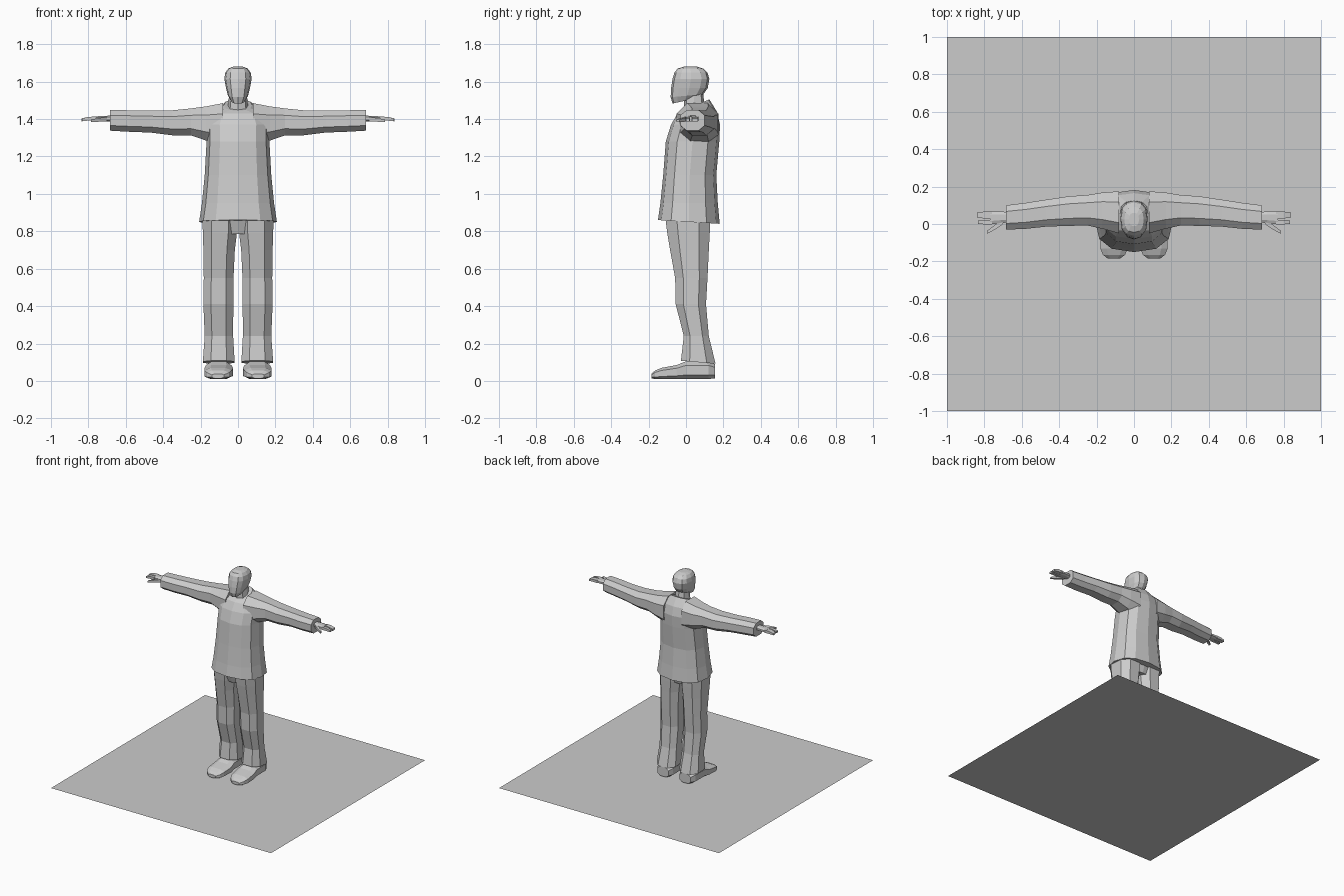
import bpy, bmesh, math
from mathutils import Vector

grey = bpy.data.materials.new("plain grey")
grey.diffuse_color = (0.6, 0.6, 0.6, 1)


def finish(name, bm, mirror=False):
    bmesh.ops.recalc_face_normals(bm, faces=bm.faces)
    me = bpy.data.meshes.new(name)
    bm.to_mesh(me)
    bm.free()
    me.materials.append(grey)
    ob = bpy.data.objects.new(name, me)
    bpy.context.collection.objects.link(ob)
    if mirror:
        ob.modifiers.new("mirror", 'MIRROR')
    return ob


def loft(name, axis, rings, n=8, half=False, power=0.8, mirror=False):
    """Rings of (t, a_min, a_max, b_min, b_max[, tilt]) along an axis.
    Section axes: z -> (x, y), x -> (y, z), y -> (x, z)."""
    bm = bmesh.new()
    unit = []
    for i in range(n):
        t = 2 * math.pi * (i + (0.5 if half else 0)) / n
        c, s = math.cos(t), math.sin(t)
        unit.append((math.copysign(abs(c) ** power, c), math.copysign(abs(s) ** power, s)))
    ma, mb = max(u[0] for u in unit), max(u[1] for u in unit)
    loops = []
    for r in rings:
        t, a0, a1, b0, b1 = r[:5]
        tilt = r[5] if len(r) > 5 else 0
        loop = []
        for u, v in unit:
            a = (a0 + a1) / 2 + u / ma * (a1 - a0) / 2
            b = (b0 + b1) / 2 + v / mb * (b1 - b0) / 2
            w = t + tilt * v / mb
            loop.append(bm.verts.new({'z': (a, b, w), 'x': (w, a, b), 'y': (a, w, b)}[axis]))
        loops.append(loop)
    for p, q in zip(loops, loops[1:]):
        for i in range(n):
            j = (i + 1) % n
            bm.faces.new((p[i], p[j], q[j], q[i]))
    bm.faces.new(loops[0])
    bm.faces.new(loops[-1])
    return finish(name, bm, mirror)


# Flat base sheet
bm = bmesh.new()
bmesh.ops.create_grid(bm, x_segments=1, y_segments=1, size=1)
finish("base_sheet", bm)

# Coat body, flared at the hem and narrowing into the collar
loft("coat", 'z', [
    (0.85, -.208, .208, -.15, .18, -.01),
    (0.95, -.193, .193, -.137, .17),
    (1.10, -.178, .178, -.122, .162),
    (1.28, -.168, .168, -.108, .178),
    (1.37, -.170, .170, -.080, .182),
    (1.435, -.145, .145, -.045, .165, .005),
    (1.475, -.075, .075, -.02, .125, .03)], n=12)

# Sleeves with open-looking cuffs
loft("sleeves", 'x', [
    (0.08, -.05, .175, 1.26, 1.485),
    (0.17, -.025, .168, 1.285, 1.468),
    (0.25, -.008, .155, 1.312, 1.457),
    (0.35, -.010, .148, 1.313, 1.447),
    (0.47, -.014, .130, 1.328, 1.445),
    (0.58, -.026, .113, 1.332, 1.447),
    (0.685, -.030, .100, 1.338, 1.448)], half=True, mirror=True)

# Hands: palm, two finger groups and thumb
loft("palms", 'x', [
    (0.66, .01, .06, 1.385, 1.42),
    (0.71, .005, .068, 1.388, 1.417),
    (0.77, -.002, .068, 1.388, 1.414)], n=8, half=True, mirror=True)
for label, y0, y1, end in (("outer", .030, .066, .838), ("index", -.002, .022, .835)):
    loft(label + "_fingers", 'x', [
        (0.76, y0, y1, 1.390, 1.413),
        (0.80, y0, y1, 1.392, 1.412),
        (end, y0 + .003, y1 - .003, 1.388, 1.403)], n=4, half=True, mirror=True)
loft("thumbs", 'x', [
    (0.70, .0, .03, 1.388, 1.412),
    (0.74, -.028, -.002, 1.386, 1.406),
    (0.785, -.052, -.036, 1.384, 1.398)], n=4, half=True, mirror=True)

# Trousers: hips and two legs
loft("hips", 'z', [
    (0.785, -.15, .15, -.08, .105),
    (0.87, -.18, .18, -.11, .13)], n=12)
loft("trouser_legs", 'z', [
    (0.10, .018, .188, -.027, .158, -.008),
    (0.24, .026, .178, -.012, .122),
    (0.41, .025, .185, -.055, .107),
    (0.55, .024, .183, -.058, .115),
    (0.70, .017, .185, -.085, .122),
    (0.79, .006, .188, -.100, .127),
    (0.87, .002, .190, -.110, .130)], n=8, half=True, mirror=True)

# Shoes
loft("shoes", 'y', [
    (0.155, .050, .150, .014, .09),
    (0.12, .034, .170, .010, .105),
    (0.00, .034, .172, .010, .105),
    (-.05, .026, .180, .010, .085),
    (-.13, .034, .180, .010, .070),
    (-.165, .048, .166, .010, .056),
    (-.185, .075, .140, .014, .038)], n=8, half=True, power=.7, mirror=True)

# Neck and head with a jaw that tilts up toward the nape
loft("neck", 'z', [
    (1.43, -.058, .058, -.01, .105),
    (1.55, -.045, .045, -.01, .09)])
loft("head", 'z', [
    (1.497, -.036, .036, -.072, .055, .014),
    (1.525, -.054, .054, -.082, .093, .008),
    (1.565, -.064, .064, -.080, .116),
    (1.615, -.073, .073, -.072, .125),
    (1.648, -.068, .068, -.062, .115),
    (1.670, -.052, .052, -.045, .092),
    (1.680, -.027, .027, -.012, .060)], n=12)
